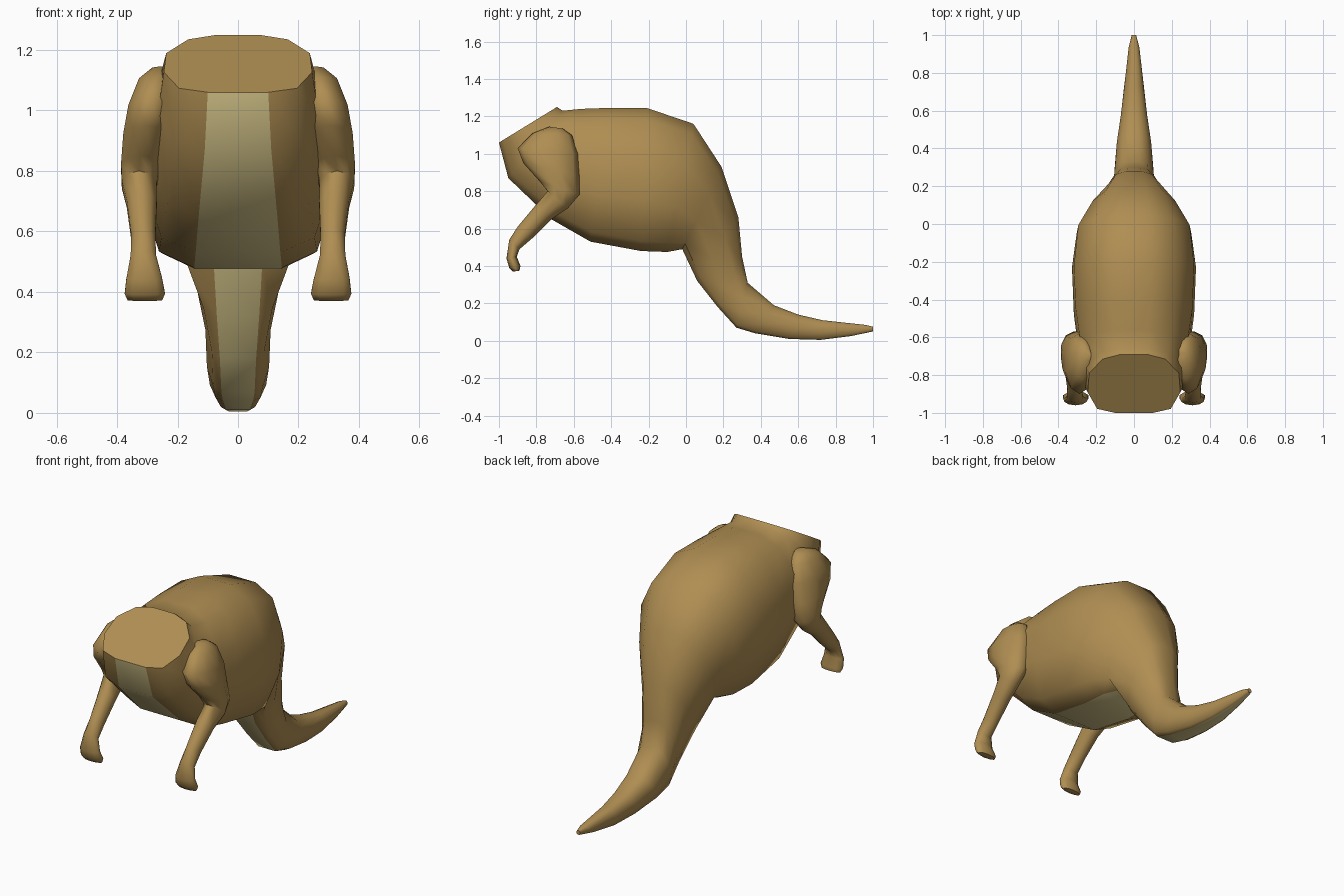
import bpy, bmesh, math

cube = bpy.data.objects.get("Cube")
if cube:
    bpy.data.objects.remove(cube, do_unlink=True)


def material(name, color):
    m = bpy.data.materials.new(name)
    m.use_nodes = True
    m.diffuse_color = color
    m.node_tree.nodes["Principled BSDF"].inputs["Base Color"].default_value = color
    return m


brown = material("brown fur", (0.43, 0.27, 0.085, 1))
cream = material("cream belly", (0.74, 0.62, 0.28, 1))


def loft(name, rings, striped=False):
    """Skin closed rings of points; the first face of each band can be cream."""
    bm = bmesh.new()
    loops = [[bm.verts.new(p) for p in ring] for ring in rings]
    n = len(loops[0])
    for a, b in zip(loops, loops[1:]):
        for i in range(n):
            j = (i + 1) % n
            f = bm.faces.new((a[i], a[j], b[j], b[i]))
            f.material_index = int(striped and i == 0)
    bm.faces.new(loops[0])
    bm.faces.new(loops[-1])
    bmesh.ops.recalc_face_normals(bm, faces=bm.faces)
    mesh = bpy.data.meshes.new(name)
    bm.to_mesh(mesh)
    bm.free()
    mesh.materials.append(brown)
    mesh.materials.append(cream)
    obj = bpy.data.objects.new(name, mesh)
    bpy.context.collection.objects.link(obj)
    bpy.ops.object.select_all(action='DESELECT')
    obj.select_set(True)
    bpy.context.view_layer.objects.active = obj
    bpy.ops.object.shade_smooth_by_angle(angle=math.radians(62))
    return obj


def section(low, high, x, width, outline):
    """Place a (side, height) outline between two points of the side profile."""
    return [(x + u * width, low[0] + (high[0] - low[0]) * t,
             low[1] + (high[1] - low[1]) * t) for u, t in outline]


# Torso and tail: underside point, back point, half width, belly stripe half width
torso = [
    ((-1.0, 1.06), (-0.69, 1.25), 0.25, 0.10),
    ((-0.95, 0.87), (-0.66, 1.23), 0.27, 0.11),
    ((-0.72, 0.65), (-0.56, 1.24), 0.30, 0.13),
    ((-0.51, 0.53), (-0.42, 1.245), 0.325, 0.14),
    ((-0.24, 0.48), (-0.21, 1.245), 0.335, 0.145),
    ((-0.1, 0.475), (0.04, 1.16), 0.31, 0.14),
    ((-0.02, 0.49), (0.19, 0.93), 0.23, 0.08),
    ((0.06, 0.32), (0.28, 0.66), 0.145, 0.07),
    ((0.17, 0.18), (0.30, 0.45), 0.11, 0.06),
    ((0.27, 0.07), (0.33, 0.31), 0.105, 0.055),
    ((0.37, 0.04), (0.47, 0.19), 0.095, 0.05),
    ((0.55, 0.01), (0.60, 0.14), 0.072, 0.04),
    ((0.72, 0.005), (0.73, 0.11), 0.054, 0.03),
    ((0.88, 0.025), (0.96, 0.085), 0.03, 0.015),
    ((1.0, 0.05), (1.0, 0.075), 0.012, 0.006),
]
rings = []
for low, high, width, stripe in torso:
    half = [(stripe / width, 0), (0.78, 0.07), (0.98, 0.35),
            (0.95, 0.68), (0.66, 0.92), (0.28, 1)]
    outline = [(-half[0][0], 0)] + half + [(-u, t) for u, t in half[:0:-1]]
    rings.append(section(low, high, 0, width, outline))
loft("torso_and_tail", rings, striped=True)

# Arms: front point, rear point, sideways centre, half width
arm = [
    ((-0.73, 1.145), (-0.66, 1.135), 0.255, 0.03),
    ((-0.82, 1.11), (-0.61, 1.10), 0.27, 0.06),
    ((-0.90, 1.03), (-0.575, 1.0), 0.288, 0.078),
    ((-0.87, 0.95), (-0.57, 0.88), 0.303, 0.08),
    ((-0.78, 0.85), (-0.57, 0.78), 0.322, 0.068),
    ((-0.74, 0.80), (-0.63, 0.71), 0.327, 0.06),
    ((-0.80, 0.73), (-0.72, 0.65), 0.318, 0.052),
    ((-0.90, 0.61), (-0.82, 0.55), 0.313, 0.042),
    ((-0.945, 0.54), (-0.89, 0.49), 0.313, 0.044),
    ((-0.96, 0.44), (-0.905, 0.45), 0.31, 0.062),
    ((-0.945, 0.39), (-0.885, 0.40), 0.308, 0.07),
    ((-0.925, 0.37), (-0.89, 0.375), 0.308, 0.06),
]
SIDES = 10
angles = [2 * math.pi * i / SIDES for i in range(SIDES)]
oval = [(math.sin(a), 0.5 - 0.5 * math.cos(a)) for a in angles]
for name, side in (("left_arm", 1), ("right_arm", -1)):
    loft(name, [section(f, r, side * x, w, oval) for f, r, x, w in arm])
